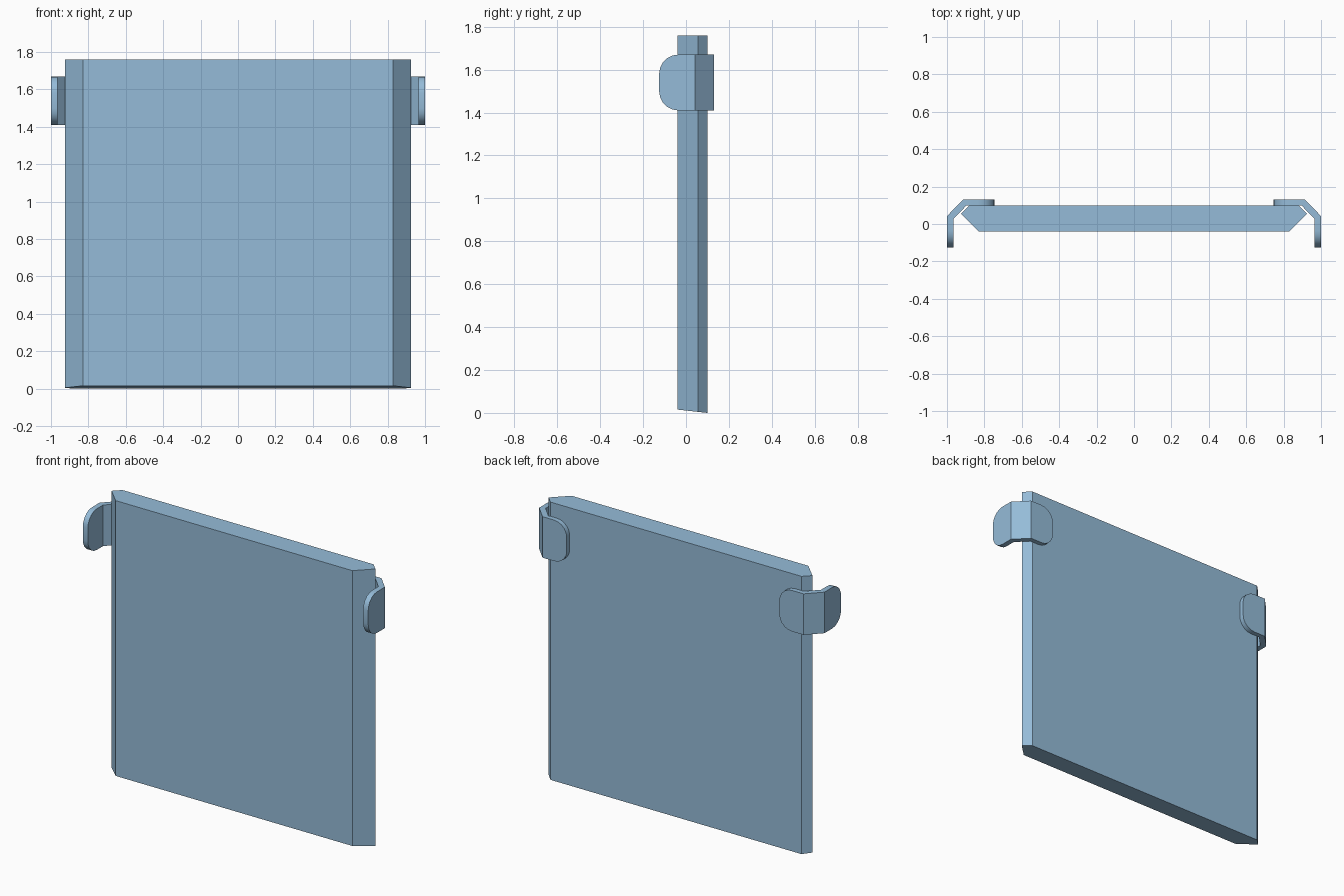
import bpy
import bmesh

cube = bpy.data.objects.get("Cube")
if cube:
    bpy.data.objects.remove(cube, do_unlink=True)

blue = bpy.data.materials.new("light steel blue")
blue.use_nodes = True
colour = (0.30, 0.50, 0.69, 1)
blue.diffuse_color = colour
blue.node_tree.nodes["Principled BSDF"].inputs["Base Color"].default_value = colour


def finish(name, bm):
    bmesh.ops.recalc_face_normals(bm, faces=bm.faces)
    mesh = bpy.data.meshes.new(name)
    bm.to_mesh(mesh)
    bm.free()
    mesh.materials.append(blue)
    obj = bpy.data.objects.new(name, mesh)
    bpy.context.collection.objects.link(obj)
    return obj


# Panel: chamfered plan raised to full height, with a slightly slanted underside
half = [(0.83, -0.04), (0.925, 0.055), (0.88, 0.10)]
plan = half + [(-x, y) for x, y in reversed(half)]
bm = bmesh.new()
rings = [[bm.verts.new((x, y, 1.76 if top else (0.10 - y) * 0.11)) for x, y in plan]
         for top in (False, True)]
for ring in rings:
    bm.faces.new(ring)
for i in range(len(plan)):
    j = (i + 1) % len(plan)
    bm.faces.new((rings[0][i], rings[0][j], rings[1][j], rings[1][i]))
finish("panel", bm)


# Side clips: a bent strip wrapping from the panel's back to the front
outer = [(0.745, 0.13), (0.915, 0.13), (1.0, 0.042), (1.0, -0.125)]
inner = [(0.745, 0.10), (0.895, 0.10), (0.965, 0.027), (0.965, -0.125)]


def clip(name, side):
    bm = bmesh.new()
    sections = []
    for (ox, oy), (ix, iy) in zip(outer, inner):
        sections.append([bm.verts.new((side * x, y, z)) for x, y, z in
                         ((ox, oy, 1.41), (ix, iy, 1.41), (ix, iy, 1.67), (ox, oy, 1.67))])
    for a, b in zip(sections, sections[1:]):
        for i in range(4):
            j = (i + 1) % 4
            bm.faces.new((a[i], a[j], b[j], b[i]))
    ends = (sections[0], sections[-1])
    for end in ends:
        bm.faces.new(end)
    bmesh.ops.recalc_face_normals(bm, faces=bm.faces)
    # Round the corners of both tabs
    corners = [bm.edges.get((end[i], end[i + 1])) for end in ends for i in (0, 2)]
    bmesh.ops.bevel(bm, geom=corners, offset=0.088, offset_type='OFFSET',
                    segments=5, profile=0.5, affect='EDGES')
    obj = finish(name, bm)
    bpy.ops.object.select_all(action='DESELECT')
    obj.select_set(True)
    bpy.context.view_layer.objects.active = obj
    bpy.ops.object.shade_smooth_by_angle(angle=0.5)


clip("left_clip", 1)
clip("right_clip", -1)
